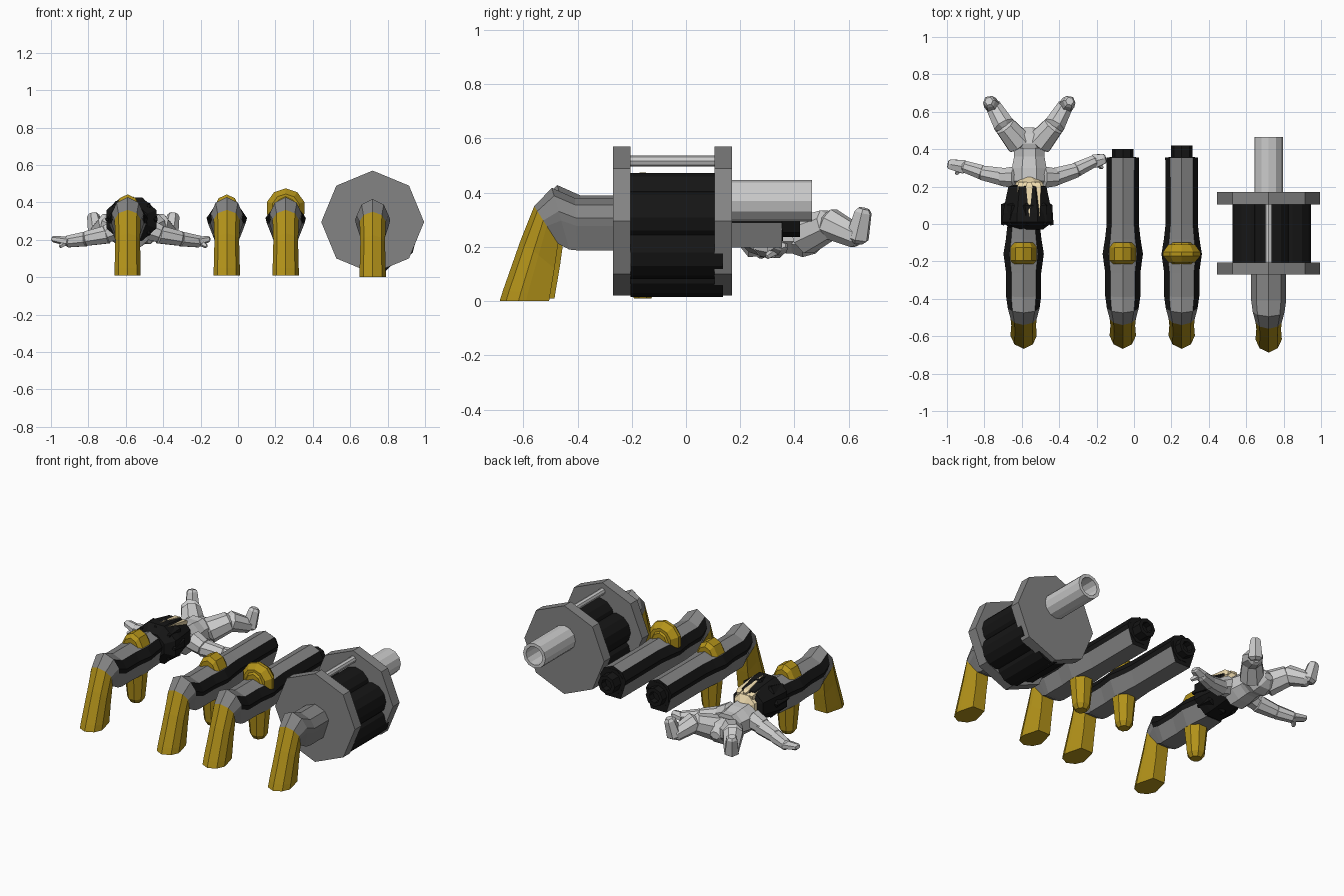
import bpy, bmesh, math
from mathutils import Vector

if "Cube" in bpy.data.objects:
    bpy.data.objects.remove(bpy.data.objects["Cube"])


def material(name, r, g, b):
    m = bpy.data.materials.new(name)
    m.diffuse_color = (r, g, b, 1)
    m.use_nodes = True
    m.node_tree.nodes["Principled BSDF"].inputs["Base Color"].default_value = m.diffuse_color
    return m


GREY = material("steel", .23, .23, .23)
BLACK = material("black", .008, .008, .008)
GOLD = material("gold", .45, .29, .01)
CREAM = material("cream", .85, .7, .42)
PALE = None


def build(name, rings, mats, pick=lambda i, j: 0, capped=True):
    """Skin consecutive rings of points; pick(ring, side) gives material index."""
    bm = bmesh.new()
    rows = [[bm.verts.new(p) for p in r] for r in rings]
    n = len(rows[0])
    for i in range(len(rows) - 1):
        for j in range(n):
            k = (j + 1) % n
            f = bm.faces.new((rows[i][j], rows[i][k], rows[i + 1][k], rows[i + 1][j]))
            f.material_index = pick(i, j)
    if capped:
        bm.faces.new(rows[0][::-1]).material_index = pick(0, 0)
        bm.faces.new(rows[-1]).material_index = pick(len(rows) - 2, 1)
    bmesh.ops.recalc_face_normals(bm, faces=bm.faces)
    me = bpy.data.meshes.new(name)
    bm.to_mesh(me)
    bm.free()
    for m in mats:
        if m:
            me.materials.append(m)
    ob = bpy.data.objects.new(name, me)
    bpy.context.collection.objects.link(ob)
    return ob


def lathe(name, x, z, prof, n, mat, phase=.0, sx=1, sz=1, capped=True):
    """Rings round a y axis; prof holds (y, radius)."""
    rings = []
    for y, r in prof:
        a = [phase + 2 * math.pi * k / n for k in range(n)]
        rings.append([(x + r * sx * math.cos(t), y, z + r * sz * math.sin(t)) for t in a])
    return build(name, rings, [mat], capped=capped)


def limb(name, a, b, ra, rb, mat=PALE, n=8, flat=1):
    """Tapered faceted segment with chamfered ends."""
    a, b = Vector(a), Vector(b)
    q = (b - a).to_track_quat('Z', 'Y')
    rings = []
    for t, r in ((-.08, ra * .6), (.06, ra), (.94, rb), (1.06, rb * .65)):
        c = a.lerp(b, t)
        rings.append([c + q @ Vector((r * math.cos(2 * math.pi * (k + .5) / n),
                                      r * flat * math.sin(2 * math.pi * (k + .5) / n), 0))
                      for k in range(n)])
    return build(name, rings, [mat])


# Half cross-section of a gun: (width fraction, top-to-bottom fraction)
SECTION = [(0, 0), (.7, .13), (1, .38), (.93, .53), (.6, 1)]
FULL = SECTION + [(-w, t) for w, t in SECTION[:0:-1]]
# Sweep stations: back/top point, front/bottom point, half width
GRIP = [((-.6875, 0), (-.505, 0), .07), ((-.675, .04), (-.502, .02), .07),
        ((-.61, .225), (-.485, .12), .066), ((-.56, .35), (-.472, .212), .07),
        ((-.495, .418), (-.43, .19), .085), ((-.41, .38), (-.40, .187), .094)]


def gun_body(name, x, dy, dz, stations, stripes):
    rings = []
    for (y0, z0), (y1, z1), w in GRIP + stations:
        rings.append([(x + u * w, y0 + (y1 - y0) * t + dy, z0 + (z1 - z0) * t + dz)
                      for u, t in FULL])

    def pick(i, j):
        if i < 3:
            return 2
        return 1 if stripes and i > 3 and j in (1, 2, 6, 7) else 0
    return build(name, rings, [GREY, BLACK, GOLD], pick)


def straight(*yw):
    return [((y, .38), (y, .187), w) for y, w in yw]


# Three striped guns with gold bands and foregrips
waist = [(-.28, .094), (-.18, .108), (-.10, .095), (-.02, .086)]
for label, x, tip in (("left", -.59, None), ("middle", -.06, .40), ("crested", .255, .42)):
    st = straight(*waist) if tip is None else straight(*waist, (.335, .088))
    gun_body(label + "_gun_body", x, .02, .01, st, True)
    lathe(label + "_gold_band", x, .335,
          [(-.215, .085), (-.195, .108), (-.125, .108), (-.10, .085)], 10, GOLD,
          phase=math.pi / 2, sx=.68)
    limb(label + "_foregrip", (x, -.16, .25), (x, -.16, .023), .072, .052, GOLD)
    if tip:
        lathe(label + "_muzzle", x, .295,
              [(.33, .058), (tip, .058), (tip, .035), (tip - .04, .035)], 8, BLACK)
        lathe(label + "_end_cap", x, .295, [(.345, .08), (.357, .08)], 8, BLACK, sx=.95,
              phase=math.pi / 8)
lathe("crest", .255, .37, [(-.205, .075), (-.17, .105), (-.15, .105), (-.11, .075)], 10, GOLD,
      phase=math.pi / 10)

# Drum launcher
X = .72
gun_body("drum_gun_body", X, 0, 0, straight((-.24, .094)), False)
for name, y0, y1 in (("rear_plate", -.27, -.205), ("front_plate", .105, .17)):
    lathe(name, X, .295, [(y0, .275), (y1, .275)], 8, GREY)
for k in range(6):
    a = math.pi / 2 + k * math.pi / 3
    lathe("drum_chamber", X + .016 + .13 * math.cos(a), .244 + .13 * math.sin(a),
          [(-.205, .098), (.137, .098)], 12, BLACK)
lathe("top_rod", X, .517, [(-.21, .02), (.11, .02)], 8, PALE)
lathe("launcher_barrel", X, .37,
      [(.16, .077), (.465, .077), (.465, .057), (.18, .057)], 12, PALE)

# Figure lying with its head against the left gun
C = -.56
lathe("hair", C - .01, .31, [(-.03, .085), (.01, .138), (.06, .135), (.20, .105), (.21, .07)],
      8, BLACK, phase=math.pi / 8, sx=1.05, sz=.92)
for k in range(8):
    a = math.pi / 4 * k
    ca, sa = math.cos(a), math.sin(a)
    limb("hair_spike", (C - .01 + .10 * ca, .10, .31 + .085 * sa),
         (C - .01 + .13 * ca, .00, .31 + .10 * sa), .04, .014, BLACK, 5)
lathe("face", C, .31, [(.10, .08), (.19, .09), (.225, .075), (.25, .03)], 8, CREAM,
      phase=math.pi / 8)
for k in (-1, 0, 1):  # pale forehead points between the locks
    limb("forehead_point", (C + k * .045, .21, .385 - abs(k) * .01),
         (C + k * .055, .05, .428 - abs(k) * .012), .025, .004, CREAM, 4)

limb("neck", (C, .20, .27), (C, .26, .26), .05, .06)
lathe("torso", C, .25, [(.20, .06), (.23, .105), (.30, .10), (.36, .088), (.405, .09)], 8, PALE,
      phase=math.pi / 8, sz=.9)
lathe("hips", C, .235, [(.39, .085), (.43, .105), (.48, .085), (.515, .03)], 8, PALE,
      phase=math.pi / 8, sz=.75)
for side, s in (("left", -1), ("right", 1)):
    def at(dx, y, z):
        return (C + s * dx, y, z)
    bend = .03 if s > 0 else 0
    limb(side + "_shoulder", at(.07, .25, .26), at(.15, .25, .23), .062, .05)
    limb(side + "_upper_arm", at(.13, .25, .23), at(.26, .275 + bend / 2, .205), .052, .042)
    limb(side + "_forearm", at(.25, .275 + bend / 2, .205), at(.355, .31 + bend, .19), .042, .034)
    limb(side + "_hand", at(.345, .305 + bend, .19), at(.43 if s < 0 else .405, .32 + bend, .205),
         .042, .03, n=6, flat=.6)
    limb(side + "_thumb", at(.36, .30 + bend, .185), at(.39, .27 + bend, .165), .018, .012, n=5)
    limb(side + "_thigh", at(.05, .43, .24), at(.135, .53, .285), .075, .06)
    limb(side + "_shin", at(.13, .52, .29), at(.195, .635, .235), .06, .045)
    limb(side + "_foot", at(.195, .63, .225), at(.215, .655, .335), .046, .034, n=6)
